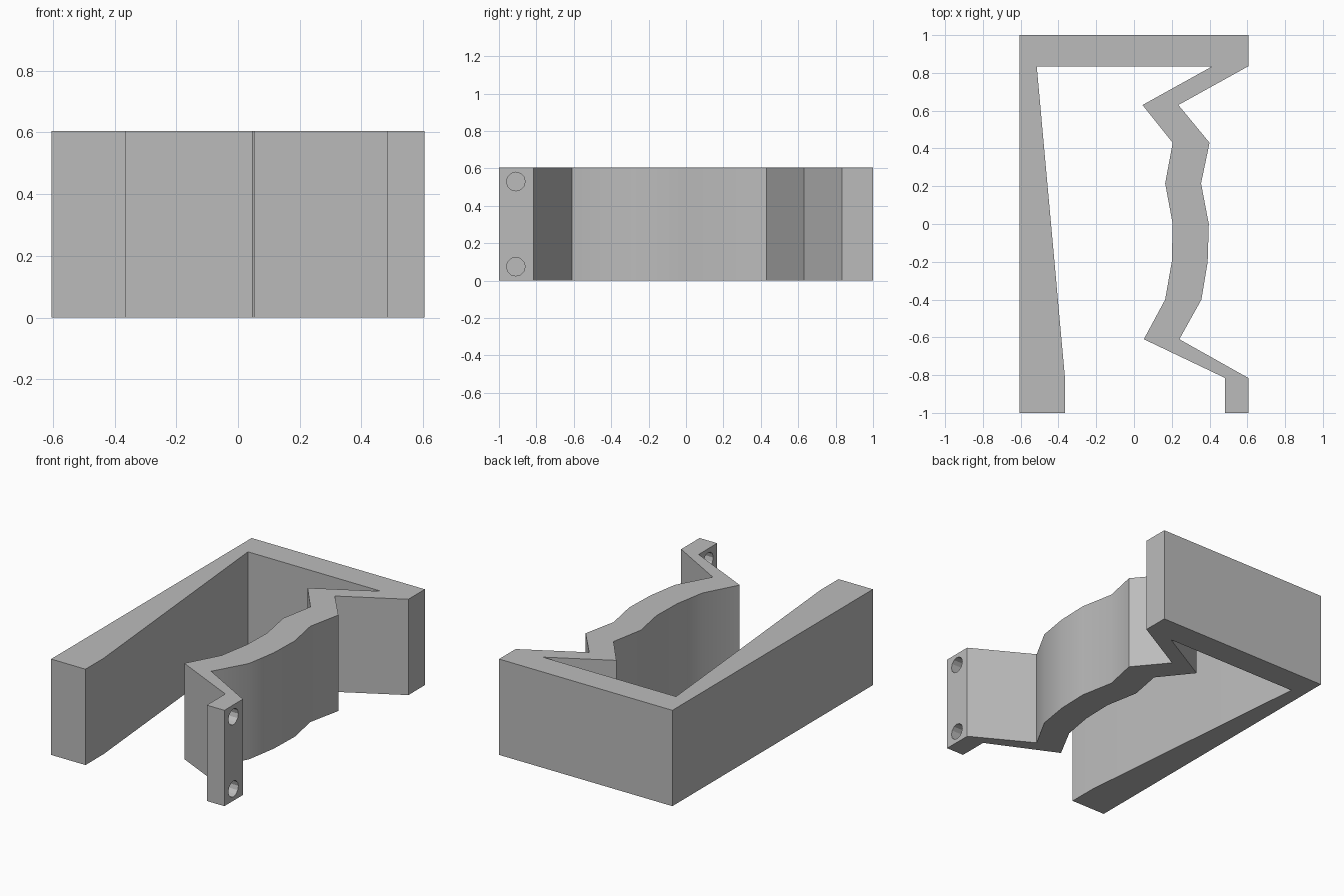
import bpy, bmesh
from math import radians
from mathutils import Matrix

if "Cube" in bpy.data.objects:
    bpy.data.objects.remove(bpy.data.objects["Cube"])

HEIGHT = 0.605

# Plain grey material
grey = bpy.data.materials.new("plain grey")
grey.use_nodes = True
color = (0.5, 0.5, 0.5, 1)
grey.diffuse_color = color
grey.node_tree.nodes["Principled BSDF"].inputs["Base Color"].default_value = color


def make_object(name, bm):
    bmesh.ops.recalc_face_normals(bm, faces=bm.faces)
    mesh = bpy.data.meshes.new(name)
    bm.to_mesh(mesh)
    bm.free()
    mesh.materials.append(grey)
    obj = bpy.data.objects.new(name, mesh)
    bpy.context.collection.objects.link(obj)
    return obj


# Plan outline: tapered wall, back wall, then the zigzag grip and its end tab
wall = [(-0.605, 1), (-0.605, -1), (-0.365, -1), (-0.365, -0.82), (-0.515, 0.835)]
grip_inner = [(0.415, 0.835), (0.045, 0.63), (0.205, 0.43), (0.165, 0.215), (0.205, 0),
              (0.2, -0.2), (0.165, -0.4), (0.052, -0.61), (0.482, -0.815), (0.482, -1)]
grip_outer = [(0.605, -1), (0.605, -0.815), (0.24, -0.61), (0.357, -0.4), (0.39, -0.2),
              (0.396, 0), (0.355, 0.215), (0.4, 0.43), (0.235, 0.63), (0.605, 0.835)]
outline = wall + grip_inner + grip_outer + [(0.605, 1)]

bm = bmesh.new()
base = bm.faces.new([bm.verts.new((x, y, 0)) for x, y in outline])
top = bmesh.ops.extrude_face_region(bm, geom=[base], use_keep_orig=True)["geom"]
bmesh.ops.translate(bm, vec=(0, 0, HEIGHT),
                    verts=[v for v in top if isinstance(v, bmesh.types.BMVert)])
bracket = make_object("bracket_body", bm)

# Two screw holes through the end tab
bm = bmesh.new()
for z in (0.075, HEIGHT - 0.075):
    place = Matrix.Translation((0.543, -0.91, z)) @ Matrix.Rotation(radians(90), 4, "Y")
    bmesh.ops.create_cone(bm, cap_ends=True, segments=12, radius1=0.05, radius2=0.05,
                          depth=0.3, matrix=place)
cutter = make_object("hole_cutter", bm)
cutter.hide_render = True
cutter.hide_set(True)

cut = bracket.modifiers.new("screw holes", "BOOLEAN")
cut.operation = "DIFFERENCE"
cut.solver = "EXACT"
cut.object = cutter
bpy.context.view_layer.objects.active = bracket
bracket.select_set(True)
bpy.ops.object.modifier_apply(modifier=cut.name)
bpy.data.objects.remove(cutter)

# Soft grip bends, crisp corners
bpy.ops.object.shade_smooth_by_angle(angle=radians(28))
